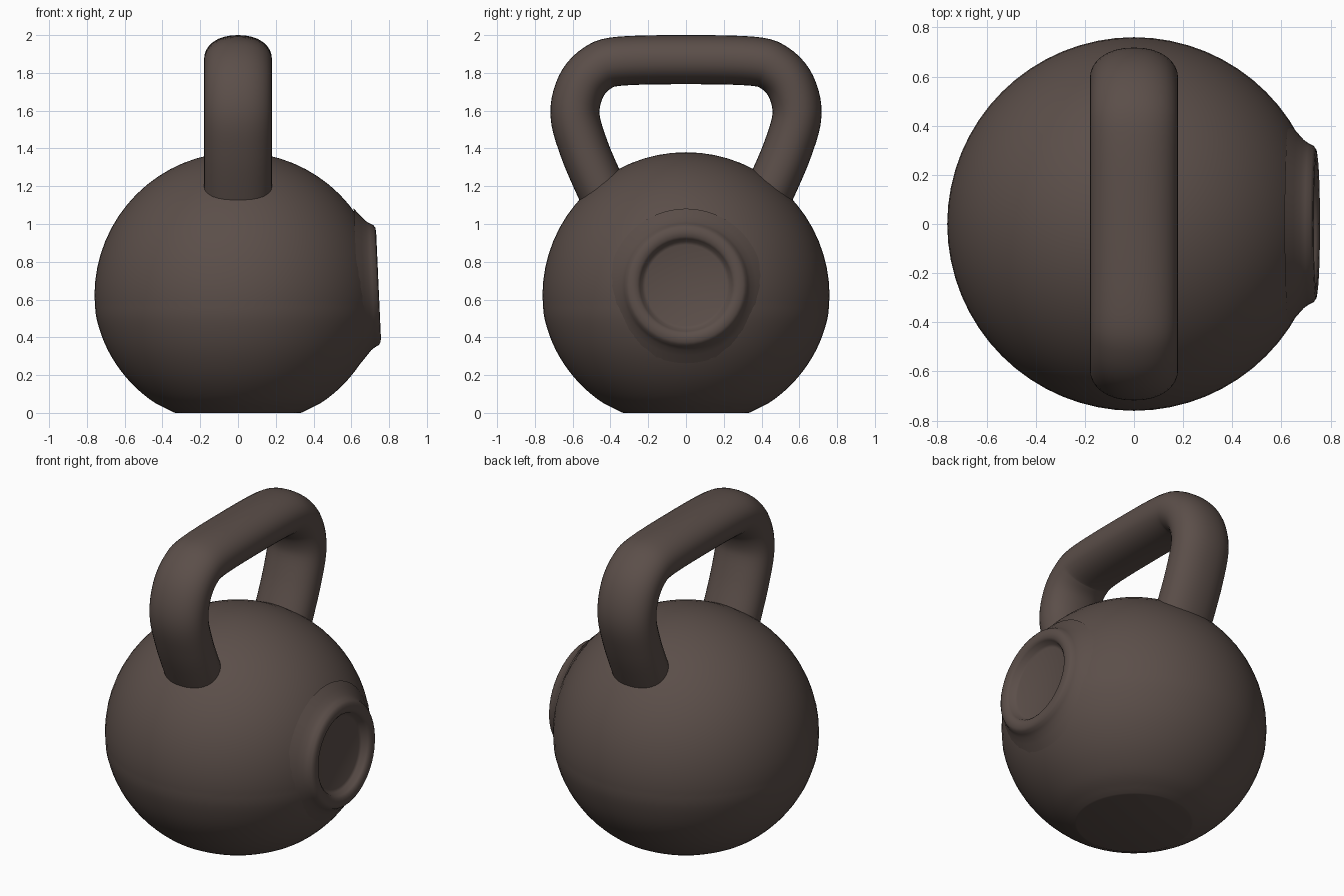
import bpy, bmesh, math
from mathutils import Vector

if "Cube" in bpy.data.objects:
    bpy.data.objects.remove(bpy.data.objects["Cube"])

iron = bpy.data.materials.new("dark brown iron")
iron.diffuse_color = (0.105, 0.077, 0.067, 1)
iron.use_nodes = True
iron.node_tree.nodes["Principled BSDF"].inputs["Base Color"].default_value = iron.diffuse_color


def spline(pts, steps):
    """Smooth curve through 2D points (Catmull-Rom)."""
    p = [Vector(q) for q in pts]
    p = [2 * p[0] - p[1]] + p + [2 * p[-1] - p[-2]]
    out = []
    for i in range(1, len(p) - 2):
        a, b, c, d = p[i - 1:i + 3]
        for k in range(steps):
            t = k / steps
            out.append(0.5 * (2 * b + (c - a) * t + (2 * a - 5 * b + 4 * c - d) * t * t
                              + (3 * b - a - 3 * c + d) * t ** 3))
    return out + [p[-2]]


def finish(bm, name):
    bmesh.ops.recalc_face_normals(bm, faces=bm.faces[:])
    me = bpy.data.meshes.new(name)
    bm.to_mesh(me)
    bm.free()
    ob = bpy.data.objects.new(name, me)
    bpy.context.collection.objects.link(ob)
    me.materials.append(iron)
    return ob


def lathe(name, profile, segments):
    """Turn an (r, z) profile round the z axis."""
    bm = bmesh.new()
    vs = [bm.verts.new((r, 0, z)) for r, z in profile]
    es = [bm.edges.new(e) for e in zip(vs, vs[1:])]
    bmesh.ops.spin(bm, geom=vs + es, cent=(0, 0, 0), axis=(0, 0, 1),
                   angle=2 * math.pi, steps=segments)
    bmesh.ops.remove_doubles(bm, verts=bm.verts[:], dist=1e-4)
    return finish(bm, name)


def smooth(ob, angle):
    bpy.ops.object.select_all(action='DESELECT')
    ob.select_set(True)
    bpy.context.view_layer.objects.active = ob
    bpy.ops.object.shade_smooth_by_angle(angle=math.radians(angle))


# Ball with a flat foot
lower = spline([(0.34, 0.003), (0.465, 0.07), (0.59, 0.185), (0.688, 0.33),
                (0.747, 0.49), (0.76, 0.62)], 4)
upper = [(0.76 * math.cos(a), 0.62 + 0.76 * math.sin(a))
         for a in (math.pi / 2 * i / 16 for i in range(1, 16))]
body = lathe("ball_body", [(0, 0), (0.33, 0)] + [tuple(p) for p in lower]
             + upper + [(0, 1.38)], 64)

# Recess for the round medallion
tilt = (0, math.radians(90 - 2.6), 0)
spot = (0.741, 0, 0.677)
cutter = lathe("recess_cutter", [(0, -0.12), (0.27, -0.12), (0.27, 0.2), (0, 0.2)], 48)
cutter.location, cutter.rotation_euler = spot, tilt
cutter.hide_render = True
mod = body.modifiers.new("recess", 'BOOLEAN')
mod.operation, mod.solver, mod.object = 'DIFFERENCE', 'EXACT', cutter
bpy.context.view_layer.objects.active = body
bpy.ops.object.modifier_apply(modifier=mod.name)
bpy.data.objects.remove(cutter)
smooth(body, 35)

# Raised rim and sunken floor of the medallion
medallion = lathe("medallion_rim", [
    (0, -0.05), (0.215, -0.05), (0.232, -0.043), (0.245, -0.012), (0.258, -0.001),
    (0.28, 0.003), (0.303, 0), (0.318, -0.01), (0.328, -0.03), (0.342, -0.05),
    (0.37, -0.075), (0.41, -0.11)], 48)
medallion.location, medallion.rotation_euler = spot, tilt
smooth(medallion, 50)

# Handle: oval section swept along an arch in the yz plane
half = [(0.36, 1.0), (0.455, 1.2), (0.54, 1.4), (0.588, 1.58), (0.555, 1.73),
        (0.47, 1.825), (0.35, 1.862)]
path = spline(half + [(0, 1.87)] + [(-y, z) for y, z in reversed(half)], 5)
bm = bmesh.new()
rings = []
N = 32
for i, p in enumerate(path):
    t = (path[min(i + 1, len(path) - 1)] - path[max(i - 1, 0)]).normalized()
    n = Vector((-t.y, t.x))
    ring = []
    for k in range(N):
        a = 2 * math.pi * k / N
        c, s = math.cos(a), math.sin(a)
        x = 0.18 * math.copysign(abs(c) ** 0.92, c)
        w = 0.13 * math.copysign(abs(s) ** 0.92, s)
        ring.append(bm.verts.new((x, p.x + n.x * w, p.y + n.y * w)))
    rings.append(ring)
for r, q in zip(rings, rings[1:]):
    for k in range(N):
        bm.faces.new((r[k], r[(k + 1) % N], q[(k + 1) % N], q[k]))
bm.faces.new(rings[0])
bm.faces.new(rings[-1])
handle = finish(bm, "handle")
smooth(handle, 50)
